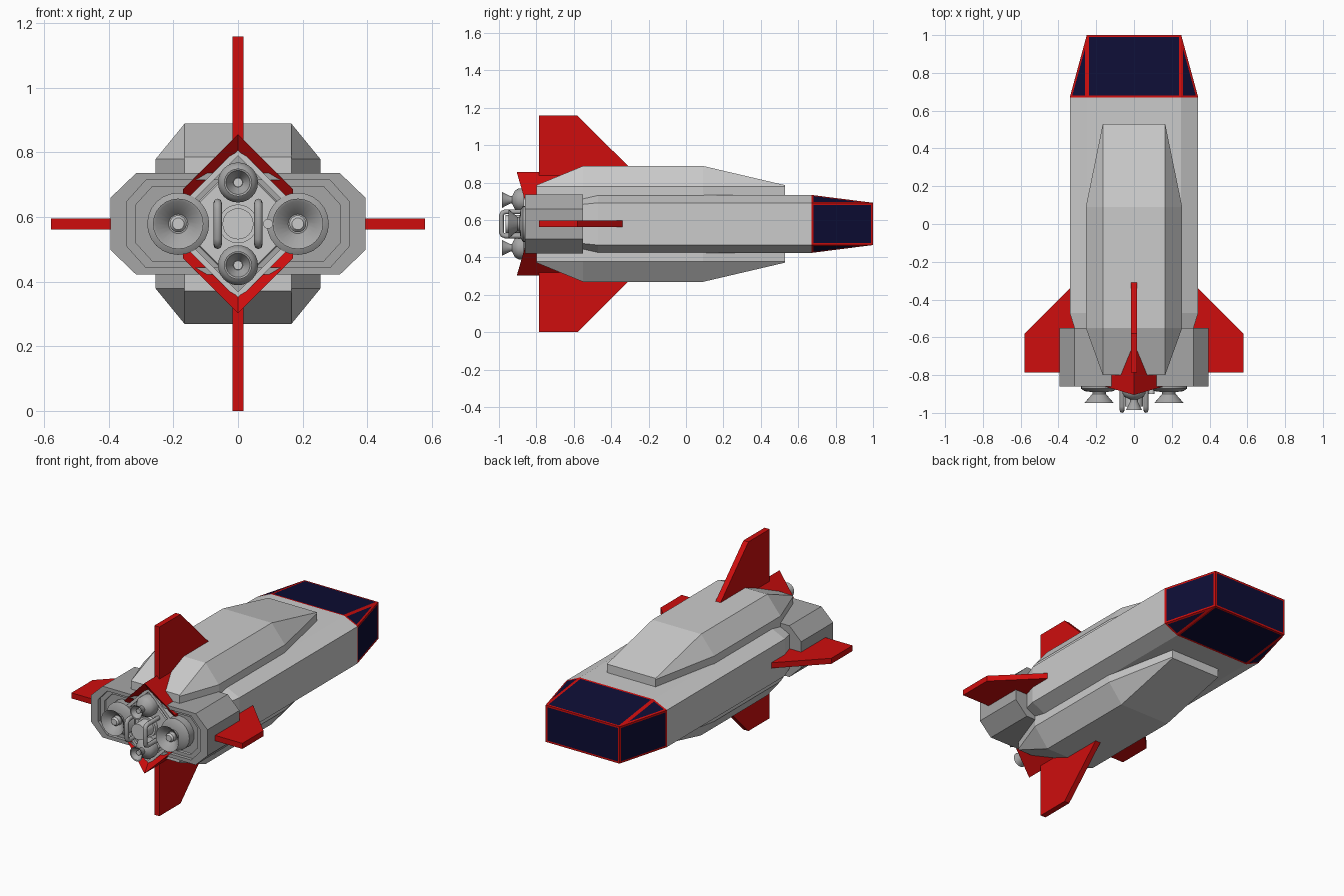
import bpy, bmesh, math
from mathutils import Matrix, Vector

cube = bpy.data.objects.get("Cube")
if cube:
    bpy.data.objects.remove(cube, do_unlink=True)

MID = 0.579  # height of the ship's long axis


def material(name, r, g, b):
    m = bpy.data.materials.new(name)
    m.use_nodes = True
    m.diffuse_color = (r, g, b, 1)
    m.node_tree.nodes["Principled BSDF"].inputs["Base Color"].default_value = (r, g, b, 1)
    return m


HULL = material("hull light grey", 0.6, 0.6, 0.6)
STEEL = material("engine grey", 0.38, 0.38, 0.38)
RED = material("trim red", 0.62, 0.004, 0.004)
GLASS = material("glass navy", 0.004, 0.004, 0.035)


def finish(name, bm, mats, smooth=False):
    bmesh.ops.recalc_face_normals(bm, faces=bm.faces[:])
    me = bpy.data.meshes.new(name)
    bm.to_mesh(me)
    bm.free()
    for m in mats:
        me.materials.append(m)
    ob = bpy.data.objects.new(name, me)
    ob.location.z = MID
    bpy.context.collection.objects.link(ob)
    if smooth:
        bpy.ops.object.select_all(action='DESELECT')
        ob.select_set(True)
        bpy.context.view_layer.objects.active = ob
        bpy.ops.object.shade_smooth_by_angle(angle=math.radians(35))
    return ob


def loft(rings, bands=()):
    """Skin a row of equal rings and cap both ends; bands gives material per step."""
    bm = bmesh.new()
    rows = [[bm.verts.new(p) for p in ring] for ring in rings]
    n = len(rows[0])
    for k, (a, b) in enumerate(zip(rows, rows[1:])):
        for i in range(n):
            j = (i + 1) % n
            f = bm.faces.new((a[i], a[j], b[j], b[i]))
            f.material_index = bands[k] if k < len(bands) else 0
    bm.faces.new(rows[0])
    bm.faces.new(rows[-1])
    return bm


def octagon(y, w, h, flat_w, flat_h):
    quarter = [(w, flat_h), (flat_w, h)]
    pts = quarter + [(-x, z) for x, z in quarter[::-1]]
    pts += [(-x, -z) for x, z in pts]
    return [(x, y, z) for x, z in pts]


def circle(y, r, cx=0, cz=0, n=24):
    return [(cx + r * math.cos(math.tau * i / n), y, cz + r * math.sin(math.tau * i / n))
            for i in range(n)]


def turned(name, profile, mat, cx=0, cz=0):
    return finish(name, loft([circle(y, r, cx, cz) for y, r in profile]), [mat], True)


# Main fuselage, pinched slightly where it enters the engine block
finish("fuselage", loft([octagon(-0.6, 0.3, 0.14, 0.22, 0.1),
                         octagon(-0.47, 0.34, 0.155, 0.25, 0.113),
                         octagon(0.67, 0.34, 0.155, 0.25, 0.113)]), [HULL])

# Glazed nose: octagon narrowing to a rectangle, each pane inset in a red frame
bm = loft([octagon(0.67, 0.34, 0.155, 0.25, 0.113),
           octagon(1.0, 0.25, 0.113, 0.25, 0.113)])
bmesh.ops.remove_doubles(bm, verts=bm.verts[:], dist=0.001)
bmesh.ops.recalc_face_normals(bm, faces=bm.faces[:])
panes = [f for f in bm.faces if f.normal.y > -0.5]
bmesh.ops.inset_individual(bm, faces=panes, thickness=0.011, use_even_offset=True)
for f in panes:
    f.material_index = 1
finish("nose_canopy", bm, [RED, GLASS])

# Faceted pods above and below the fuselage
for s, side in ((1, "upper"), (-1, "lower")):
    rings = []
    for y, w, top, wall in ((-0.8, 0.165, 0.207, 0.2), (-0.55, 0.255, 0.31, 0.2),
                            (0.09, 0.255, 0.31, 0.2), (0.53, 0.165, 0.207, 0.2)):
        half = [(w, 0.1), (w, wall), (0.165, top)]
        rings.append([(x, y, s * z) for x, z in half + [(-x, z) for x, z in half[::-1]]])
    finish(side + "_pod", loft(rings), [HULL])

# Engine block with a stepped recess at the rear
outer = (0.395, 0.157, 0.315, 0.08)
lip = (0.345, 0.135, 0.285, 0.068)
inner = (0.315, 0.115, 0.265, 0.06)
finish("engine_block", loft([octagon(-0.55, *outer), octagon(-0.86, *outer),
                             octagon(-0.86, *lip), octagon(-0.84, *lip),
                             octagon(-0.84, *inner), octagon(-0.825, *inner)],
                            (0, 0, 0, 0, 1, 0)), [STEEL, HULL])

# Four identical fins
outline = [(0.2, -0.785), (0.579, -0.785), (0.579, -0.58), (0.2, -0.2)]
for i, side in enumerate(("left", "upper", "right", "lower")):
    bm = loft([[(r, y, t) for r, y in outline] for t in (-0.017, 0.017)])
    bmesh.ops.rotate(bm, verts=bm.verts[:], cent=(0, 0, 0),
                     matrix=Matrix.Rotation(-i * math.pi / 2, 3, 'Y'))
    finish(side + "_fin", bm, [RED])

# Red chevron hoods around the central engines
for s, side in ((1, "upper"), (-1, "lower")):
    rings = []
    for x in (-0.17, 0, 0.17):
        r = 0.277 - abs(x)
        rear = -0.905 + 0.29 * abs(x)
        section = [(-0.6, r), (rear, r), (rear + 0.035, r - 0.05), (-0.6, r - 0.05)]
        rings.append([(x, y, s * z) for y, z in section])
    finish(side + "_chevron_hood", loft(rings), [RED])

# Diamond mounting plate
finish("diamond_plate", loft([circle(y, r, n=4) for y, r in
                              ((-0.75, 0.235), (-0.868, 0.235), (-0.868, 0.21),
                               (-0.855, 0.21), (-0.855, 0.19), (-0.862, 0.185))],
                             (0, 0, 0, 1)), [HULL, STEEL])

# Bell nozzles: flange, throat, flared rim, hollow inside and a central injector
for name, cx, cz in (("left", 0.185, 0), ("right", -0.185, 0)):
    turned(name + "_main_nozzle",
           [(-0.82, 0.096), (-0.872, 0.096), (-0.885, 0.075), (-0.89, 0.036), (-0.9, 0.036),
            (-0.948, 0.078), (-0.945, 0.07), (-0.9, 0.03)], STEEL, cx, cz)
    turned(name + "_main_injector", [(-0.89, 0.026), (-0.925, 0.026), (-0.935, 0.018)],
           HULL, cx, cz)
for name, cz in (("upper", 0.128), ("lower", -0.128)):
    turned(name + "_small_nozzle",
           [(-0.84, 0.062), (-0.895, 0.062), (-0.915, 0.05), (-0.93, 0.02), (-0.94, 0.02),
            (-0.985, 0.043), (-0.983, 0.037), (-0.945, 0.015)], STEEL, 0, cz)
    turned(name + "_small_injector", [(-0.93, 0.014), (-0.965, 0.014)], HULL, 0, cz)

# Central hub and pipe coupling
turned("central_hub", [(-0.84, 0.06), (-0.885, 0.06), (-0.885, 0.048), (-0.965, 0.048)], HULL)
turned("pipe_coupling", [(-0.84, 0.015), (-0.9, 0.015)], HULL, 0.093, 0)

# Tubular handles either side of the hub
for name, x in (("left", 0.063), ("right", -0.063)):
    cu = bpy.data.curves.new(name + "_handle", 'CURVE')
    cu.dimensions = '3D'
    cu.bevel_depth = 0.013
    cu.bevel_resolution = 2
    half = [(-0.85, 0.065), (-0.965, 0.065), (-0.981, 0.059), (-0.987, 0.045)]
    path = half + [(y, -z) for y, z in half[::-1]]
    sp = cu.splines.new('POLY')
    sp.points.add(len(path) - 1)
    for p, (y, z) in zip(sp.points, path):
        p.co = (x, y, z, 1)
    sp.use_smooth = True
    cu.materials.append(STEEL)
    ob = bpy.data.objects.new(name + "_handle", cu)
    ob.location.z = MID
    bpy.context.collection.objects.link(ob)
